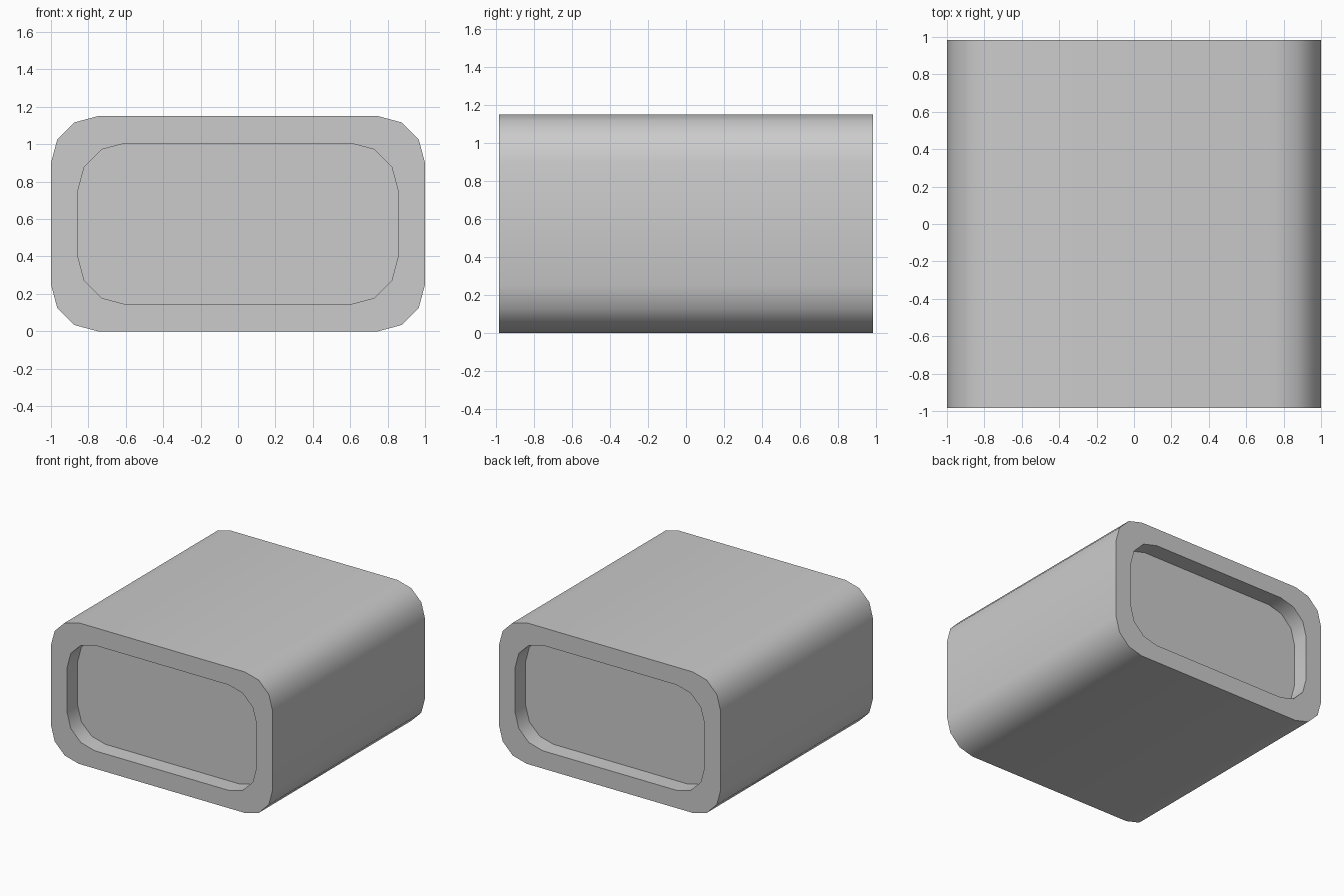
import bpy, bmesh
from math import sin, cos, radians

if "Cube" in bpy.data.objects:
    bpy.data.objects.remove(bpy.data.objects["Cube"])

W, H, D = 1.0, 0.575, 0.983        # half width, half height, half depth
RIM, RECESS = 0.145, 0.138         # rim thickness, recess depth
RADIUS, SEGMENTS = 0.25, 3         # corner rounding


def ring(bm, inset, y):
    """Rounded-rectangle loop of vertices at depth y."""
    cx, cz = W - inset - RADIUS, H - inset - RADIUS
    verts = []
    for i, (sx, sz) in enumerate([(1, 1), (-1, 1), (-1, -1), (1, -1)]):
        for k in range(SEGMENTS + 1):
            a = radians(90 * (i + k / SEGMENTS))
            verts.append(bm.verts.new((sx * cx + RADIUS * cos(a), y,
                                       H + sz * cz + RADIUS * sin(a))))
    return verts


def bridge(bm, a, b):
    n = len(a)
    for i in range(n):
        j = (i + 1) % n
        bm.faces.new((a[i], a[j], b[j], b[i]))


bm = bmesh.new()
# Loops run from the front recess floor, over the shell, to the back recess floor
loops = [ring(bm, inset, y) for inset, y in [
    (RIM, RECESS - D), (RIM, -D), (0, -D),
    (0, D), (RIM, D), (RIM, D - RECESS)]]
for a, b in zip(loops, loops[1:]):
    bridge(bm, a, b)
bm.faces.new(loops[0])
bm.faces.new(loops[-1])
bmesh.ops.recalc_face_normals(bm, faces=bm.faces)

# Rounded block with a recessed panel at each end
mesh = bpy.data.meshes.new("rounded_block")
bm.to_mesh(mesh)
bm.free()
block = bpy.data.objects.new("rounded_block", mesh)
bpy.context.collection.objects.link(block)
bpy.context.view_layer.objects.active = block
block.select_set(True)
bpy.ops.object.shade_smooth_by_angle(angle=radians(40))
